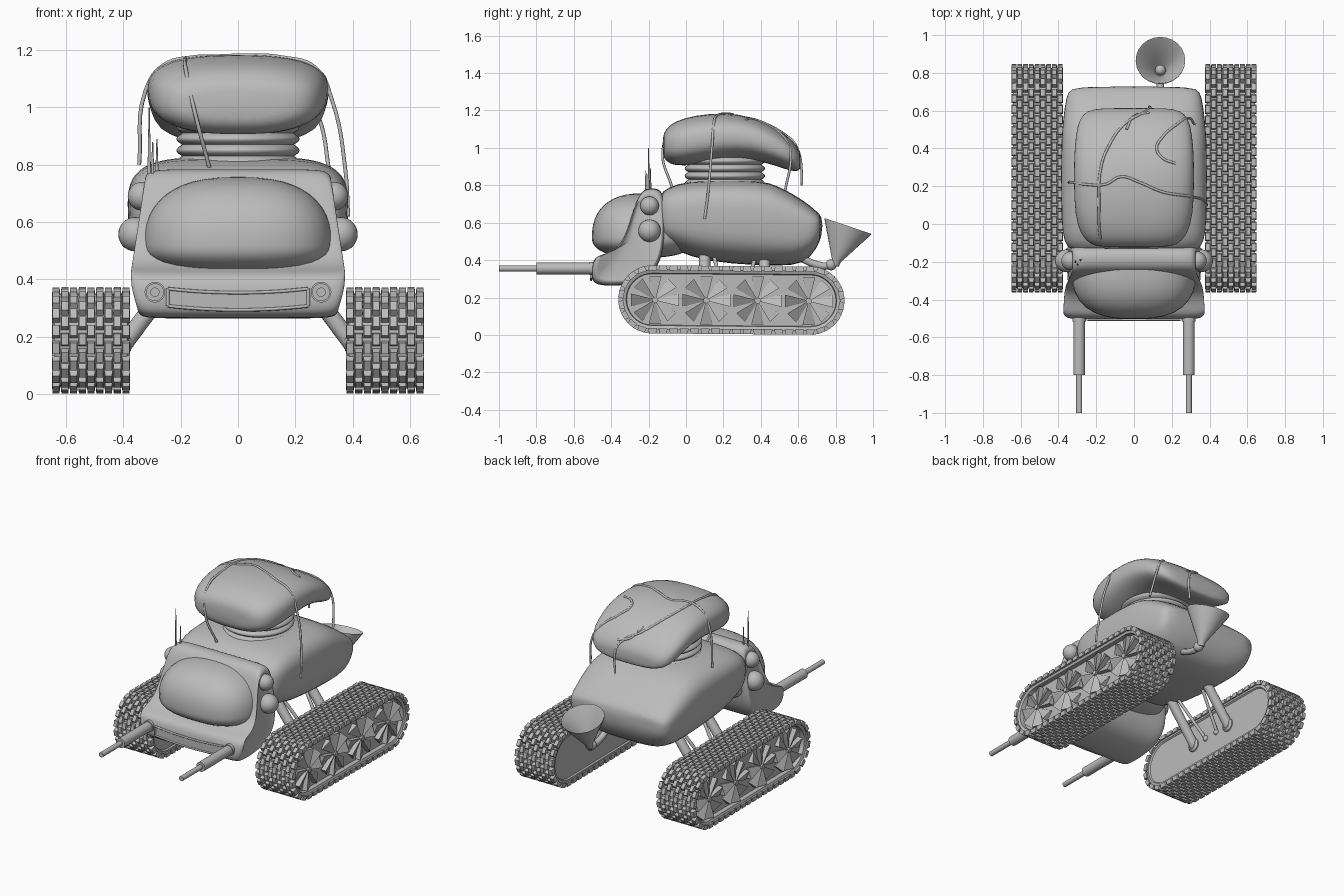
import bpy, bmesh, math
from mathutils import Vector

if "Cube" in bpy.data.objects:
    bpy.data.objects.remove(bpy.data.objects["Cube"])

GREY = (0.5, 0.5, 0.5, 1)
mat = bpy.data.materials.new("plain grey")
mat.use_nodes = True
mat.diffuse_color = GREY
mat.node_tree.nodes["Principled BSDF"].inputs["Base Color"].default_value = GREY


def finish(name, bm, smooth=True, subsurf=0, mirror=False):
    bmesh.ops.recalc_face_normals(bm, faces=bm.faces)
    me = bpy.data.meshes.new(name)
    bm.to_mesh(me)
    bm.free()
    me.materials.append(mat)
    ob = bpy.data.objects.new(name, me)
    bpy.context.collection.objects.link(ob)
    if smooth:
        me.shade_smooth()
        if not subsurf:
            me.set_sharp_from_angle(angle=math.radians(35))
    if mirror:
        ob.modifiers.new("mirror", 'MIRROR')
    if subsurf:
        mod = ob.modifiers.new("subsurf", 'SUBSURF')
        mod.levels = mod.render_levels = subsurf
    return ob


def loft(bm, rings):
    """Skin a list of closed rings, capping both ends."""
    rows = [[bm.verts.new(p) for p in ring] for ring in rings]
    n = len(rows[0])
    for a, b in zip(rows, rows[1:]):
        for i in range(n):
            bm.faces.new((a[i], a[(i + 1) % n], b[(i + 1) % n], b[i]))
    bm.faces.new(rows[0])
    bm.faces.new(rows[-1])


def spow(v, e):
    return math.copysign(abs(v) ** e, v)


def section(y, hw, zb, zt, power, pinch, n=28):
    """Superellipse cross-section, narrowed towards its underside."""
    ring = []
    for i in range(n):
        a = math.tau * (i + 0.5) / n
        u, v = spow(math.cos(a), 2 / power), spow(math.sin(a), 2 / power)
        w = hw * (1 - pinch * max(0, -v) ** 2)
        ring.append((w * u, y, (zb + zt) / 2 + v * (zt - zb) / 2))
    return ring


def lathe(name, start, axis, profile, n=24, mirror=False):
    """Turn (distance, radius) pairs about an axis."""
    axis = Vector(axis).normalized()
    side = axis.orthogonal().normalized()
    up = axis.cross(side)
    bm = bmesh.new()
    loft(bm, [[Vector(start) + axis * d + r * (side * math.cos(math.tau * i / n)
               + up * math.sin(math.tau * i / n)) for i in range(n)]
              for d, r in profile])
    return finish(name, bm, mirror=mirror)


def rod(name, a, b, r, mirror=False, tip=None):
    a, b = Vector(a), Vector(b)
    return lathe(name, a, b - a, [(0, r), ((b - a).length, r if tip is None else tip)], 16, mirror)


def ball(name, at, r, mirror=False):
    bm = bmesh.new()
    bmesh.ops.create_uvsphere(bm, u_segments=24, v_segments=14, radius=r)
    bmesh.ops.translate(bm, verts=bm.verts, vec=at)
    return finish(name, bm, mirror=mirror)


def tube(name, pts, r):
    cu = bpy.data.curves.new(name, 'CURVE')
    cu.dimensions, cu.bevel_depth, cu.bevel_resolution = '3D', r, 2
    cu.resolution_u, cu.use_fill_caps = 6, True
    sp = cu.splines.new('BEZIER')
    sp.bezier_points.add(len(pts) - 1)
    for bp, p in zip(sp.bezier_points, pts):
        bp.co = p
        bp.handle_left_type = bp.handle_right_type = 'AUTO'
    cu.materials.append(mat)
    bpy.context.collection.objects.link(bpy.data.objects.new(name, cu))


# Main hull and roof pack: sections of (y, half width, bottom, top)
hull = [(-.15, .3, .53, .72), (-.13, .36, .49, .77), (-.05, .385, .45, .81), (.1, .39, .39, .83),
        (.4, .39, .37, .83), (.5, .385, .37, .795), (.63, .37, .375, .72), (.7, .355, .46, .66),
        (.73, .32, .54, .63)]
bm = bmesh.new()
loft(bm, [section(*s, 4, .22) for s in hull])
finish("hull", bm, subsurf=1)

pack = [(-.125, .17, .96, 1.06), (-.11, .23, .93, 1.1), (-.06, .285, .9, 1.145), (.05, .315, .91, 1.175),
        (.2, .32, .935, 1.19), (.35, .32, .94, 1.17), (.48, .31, .905, 1.11), (.56, .29, .875, 1.05),
        (.6, .25, .875, 1.0), (.615, .18, .89, .96)]
bm = bmesh.new()
loft(bm, [section(*s, 2.7, .05) for s in pack])
roof_pack = finish("roof_pack", bm, subsurf=1)

# Ribbed neck under the pack
ribs = [(i * .005, .195 + .02 * abs(math.sin(math.pi * i / 8))) for i in range(33)]
lathe("neck_bellows", (0, .208, .79), (0, 0, 1), ribs, 40)

# Cabin: side profile swept across x, shrinking at the ends
cabin = [(-.47, .262), (-.505, .29), (-.505, .36), (-.49, .42), (-.42, .435), (-.35, .48), (-.315, .56),
         (-.285, .66), (-.25, .755), (-.21, .785), (-.15, .785), (-.115, .75), (-.11, .6),
         (-.12, .42), (-.19, .3), (-.32, .262)]


def cabin_ring(x, k):
    ring = []
    for y, z in cabin:
        w = 1 - .13 * max(0, (z - .42) / .36) - .07 * max(0, (.36 - z) / .1)
        ring.append((x * w, -.28 + (y + .28) * k, .48 + (z - .48) * k))
    return ring


bm = bmesh.new()
loft(bm, [cabin_ring(s * x, k) for s, x, k in
          [(-1, .365, .8), (-1, .378, .88), (-1, .365, .96), (-1, .33, 1), (-1, .15, 1),
           (1, .15, 1), (1, .33, 1), (1, .365, .96), (1, .378, .88), (1, .365, .8)]])
finish("cabin", bm, subsurf=2)

# Bulging windscreen
bm = bmesh.new()
bmesh.ops.create_uvsphere(bm, u_segments=40, v_segments=24, radius=1)
for v in bm.verts:
    x, y, z = v.co
    a, h = math.atan2(y, x), math.hypot(x, y)
    c, s = math.cos(a), math.sin(a)
    f = (abs(c) ** 2.7 + abs(s) ** 2.7) ** (-1 / 2.7) * h ** .8
    v.co = (.332 * f * c, -.225 + .278 * f * s, .52 + spow(z, .85) * (.237 if z > 0 else .108))
finish("windscreen", bm)


# Front grille: dished plate with a raised frame
def grille(name, hw, hh, y0, y1):
    rings = []
    for i in range(13):
        x = hw * (i / 6 - 1)
        z = .337 - .014 * (1 - (x / .245) ** 2)
        rings.append([(x, y, z + dz) for y, dz in ((y0, -hh), (y0, hh), (y1, hh), (y1, -hh))])
    b = bmesh.new()
    loft(b, rings)
    finish(name, b)


grille("grille", .24, .026, -.508, -.48)
for s, label in ((-1, "lower"), (1, "upper")):
    pts = [(x * .0408, -.507, .337 + s * .03 - .014 * (1 - (x / 6) ** 2)) for x in range(-6, 7)]
    tube(label + "_grille_lip", pts, .006)
for s in (-1, 1):
    rod("grille_end", (s * .245, -.507, .307), (s * .245, -.507, .367), .006)

# Twin barrels with collars, and side lamps
lathe("barrels", (.29, -.48, .355), (0, -1, 0),
      [(0, .036), (.035, .036), (.035, .031), (.32, .031), (.32, .016), (.52, .016)], 24, True)
ball("upper_side_lamps", (.335, -.195, .69), .05, True)
ball("lower_side_lamps", (.358, -.195, .557), .06, True)

# Antennas
for x, y, top in ((-.31, -.2, 1.0), (-.298, -.215, .88), (-.283, -.19, .89)):
    rod("antenna", (x, y, .72), (x, y, top), .007, tip=.002)

# Rear funnel, open at the mouth
lathe("funnel", (.14, .795, .37), (0, .32, .95),
      [(0, .022), (.03, .026), (.218, .131), (.224, .131), (.218, .124), (.05, .03), (.05, .005)])
tube("funnel_pipe", [(.14, .6, .42), (.14, .7, .375), (.14, .76, .37), (.14, .8, .39)], .02)
ball("funnel_joint", (.14, .775, .375), .03)
ball("funnel_plug", (.14, .815, .44), .028)

# Straps: 2D points drop onto the pack, 3D points hang free
straps = [
    [(-.1, -.075, .79), (-.15, -.125, .98), (-.18, -.06), (-.185, .1), (-.175, .3), (-.13, .42),
     (-.05, .53), (.04, .585), (.08, .61, .95), (.08, .62, .8)],
    [(.385, .1, .62), (.375, .12, .78), (.33, .14, 1.02), (.27, .15), (.15, .17), (.03, .22),
     (-.07, .25), (-.15, .21), (-.26, .21), (-.322, .22, 1.06), (-.345, .22, .8)],
    [(.32, .53, .77), (.28, .56, .97), (.23, .53), (.15, .46), (.12, .4), (.15, .35), (.22, .32)],
    [(-.04, .5), (0, .57), (.08, .59)]]
bpy.context.view_layer.update()
for path in straps:
    pts = []
    for p in path:
        if len(p) == 2:
            hit, loc, _, _ = roof_pack.ray_cast((*p, 2), (0, 0, -1))
            p = loc if hit else (*p, 1)
        pts.append(p)
    tube("strap", pts, .007)

# Track outline: two wheel centres (y, z) joined by straight runs
FRONT, REAR = Vector((-.18, .19)), Vector((.665, .183))
RUN = (REAR - FRONT).length


def track_point(t, r):
    """Point and outward normal at fraction t around the track."""
    arc = math.pi * .16
    half, d = divmod((t % 1) * 2 * (RUN + arc), RUN + arc)
    a, b = (FRONT, REAR) if half == 0 else (REAR, FRONT)
    turn = max(0, d - RUN) / .16
    along = (b - a).normalized()
    out = Vector((-along.y, along.x))
    n = out * math.cos(turn) + along * math.sin(turn)
    return a + along * min(d, RUN) + n * r, n


# Track body with recessed sides
bm = bmesh.new()
loft(bm, [[(x, *track_point(i / 96, r)[0]) for i in range(96)] for x, r in
          [(.605, .125), (.605, .137), (.632, .14), (.64, .16), (.387, .16), (.383, .14), (.392, .134)]])
finish("track_belts", bm, mirror=True)

# Tread blocks in staggered columns
bm = bmesh.new()
ROWS = 48
for col in range(9):
    x = .391 + col * .0305
    for row in range(ROWS):
        p, n = track_point((row + col % 2 / 2) / ROWS, .154)
        t = Vector((n.y, -n.x))
        rings = []
        for h, hl, hw in ((0, .024, .0145), (.028, .019, .012)):
            rings.append([(x + i * hw, *(p + n * h + t * j * hl))
                          for i, j in ((-1, -1), (1, -1), (1, 1), (-1, 1))])
        loft(bm, rings)
finish("tread_blocks", bm, smooth=False, mirror=True)

# Fan wheels on the outer side of each track
bm = bmesh.new()
for w in range(4):
    y, z = -.165 + .274 * w, .187 - .002 * w
    for k in range(8):
        c, s = math.cos(math.tau * k / 8), math.sin(math.tau * k / 8)
        loft(bm, [[(x, y + r * c - e * hw * s, z + r * s + e * hw * c)
                   for x, e in ((.6, -1), (top, -1), (.612, 1), (.6, 1))]
                  for r, hw, top in ((.012, .005, .63), (.128, .034, .64))])
    rod("wheel_hubs", (.6, y, z), (.637, y, z), .016, True)
finish("fan_wheels", bm, smooth=False, mirror=True)

# Suspension struts with collars
for y in (.1, .42):
    rod("thick_struts", (.2, y, .44), (.4, y, .17), .03, True)
    lathe("strut_collars", (.385, y, .18), (1, 0, 0), [(-.012, .03), (0, .042), (.02, .042)], 20, True)
for y, y2 in ((.15, .21), (.37, .31)):
    rod("thin_struts", (.22, y, .42), (.4, y2, .17), .01, True)
    ball("thin_strut_joints", (.392, y2, .18), .018, True)
